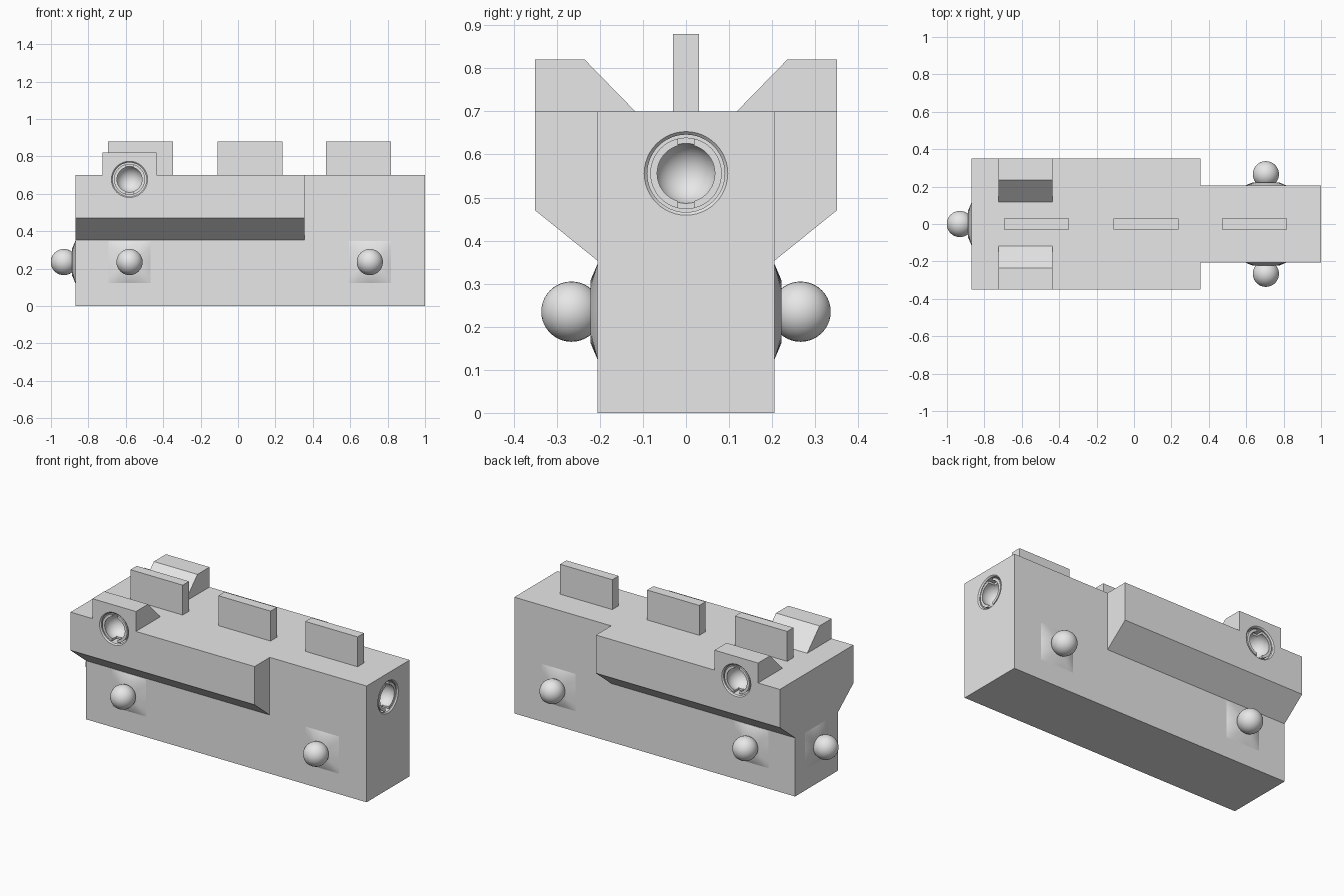
import bpy, bmesh, math
from mathutils import Matrix, Vector

cube = bpy.data.objects.get("Cube")
if cube:
    bpy.data.objects.remove(cube, do_unlink=True)

GREY = (0.8, 0.8, 0.8, 1)
mat = bpy.data.materials.new("plain grey")
mat.use_nodes = True
mat.diffuse_color = GREY
mat.node_tree.nodes["Principled BSDF"].inputs["Base Color"].default_value = GREY


def finish(bm, name, matrix=None):
    bmesh.ops.remove_doubles(bm, verts=bm.verts, dist=1e-5)
    bmesh.ops.recalc_face_normals(bm, faces=bm.faces)
    if matrix:
        bm.transform(matrix)
    mesh = bpy.data.meshes.new(name)
    bm.to_mesh(mesh)
    bm.free()
    mesh.materials.append(mat)
    obj = bpy.data.objects.new(name, mesh)
    bpy.context.collection.objects.link(obj)
    return obj


def extrude_x(name, profile, x0, x1):
    """Solid with a (y, z) cross-section running along x."""
    bm = bmesh.new()
    face = bm.faces.new([bm.verts.new((x0, y, z)) for y, z in profile])
    new = bmesh.ops.extrude_face_region(bm, geom=[face])["geom"]
    verts = [v for v in new if isinstance(v, bmesh.types.BMVert)]
    bmesh.ops.translate(bm, verts=verts, vec=(x1 - x0, 0, 0))
    return finish(bm, name)


def lathe(name, profile, matrix):
    """Closed (radius, height) profile spun around local z."""
    bm = bmesh.new()
    verts = [bm.verts.new((r, 0, z)) for r, z in profile]
    edges = [bm.edges.new((a, b)) for a, b in zip(verts, verts[1:])]
    bmesh.ops.spin(bm, geom=verts + edges, axis=(0, 0, 1), cent=(0, 0, 0),
                   angle=math.tau, steps=48, use_merge=True)
    return finish(bm, name, matrix)


def box(name, size, matrix):
    bm = bmesh.new()
    bmesh.ops.create_cube(bm, size=1)
    bmesh.ops.scale(bm, verts=bm.verts, vec=size)
    return finish(bm, name, matrix)


def cut(targets, cutter):
    for obj in targets:
        mod = obj.modifiers.new("cut", 'BOOLEAN')
        mod.operation, mod.solver, mod.object = 'DIFFERENCE', 'EXACT', cutter
        bpy.context.view_layer.objects.active = obj
        bpy.ops.object.modifier_apply(modifier=mod.name)
    bpy.data.objects.remove(cutter, do_unlink=True)


def mount(pos, out):
    """Frame whose z points out of a wall and whose y points up."""
    up, out = Vector((0, 0, 1)), Vector(out)
    rot = Matrix((up.cross(out), up, out)).transposed().to_4x4()
    return Matrix.Translation(pos) @ rot


# Body: wide rear section with overhanging shoulders, narrow front section
W, SH, TOP, BACK, STEP = 0.205, 0.35, 0.70, -0.87, 0.355
half = [(W, 0), (W, 0.353), (SH, 0.47), (SH, TOP)]
wide = extrude_x("wide_body", half + [(-y, z) for y, z in reversed(half)], BACK, STEP)
narrow = extrude_x("narrow_body", [(W, 0), (W, TOP), (-W, TOP), (-W, 0)], STEP, 1)

# Sloped blocks on the shoulders
blocks = {}
for side, s in (("left", 1), ("right", -1)):
    prof = [(s * 0.118, TOP), (s * SH, TOP), (s * SH, 0.82), (s * 0.235, 0.82)]
    blocks[s] = extrude_x(side + "_shoulder_block", prof, -0.725, -0.435)

# Upright fins along the centre line
for i, x in enumerate((-0.695, -0.11, 0.47)):
    extrude_x(f"top_fin_{i + 1}", [(-0.03, TOP), (0.03, TOP), (0.03, 0.88), (-0.03, 0.88)],
              x, x + 0.348)


def socket(name, pos, out, targets):
    m = mount(pos, out)
    hole = lathe("hole", [(0, -0.125), (0.09, -0.125), (0.09, -0.007), (0.097, 0),
                          (0.097, 0.01), (0, 0.01)], m)
    cut(targets, hole)
    # Cup with a spherical hollow
    radius, mouth = 0.072, 0.067
    start = math.asin(mouth / radius)
    depth = 0.006 + radius * math.cos(start)
    arc = [(radius * math.sin(start + (math.pi - start) * k / 14),
            radius * math.cos(start + (math.pi - start) * k / 14) - depth) for k in range(14)]
    cup = lathe(name + "_cup", [(0, -0.13), (0.083, -0.13), (0.083, -0.006)] + arc
                + [(0, -radius - depth)], m)
    # Slots at the top and bottom of the rim
    cut([cup], box("slot", (0.036, 0.22, 0.1), m))
    return cup


def ball_joint(name, pos, out):
    m = mount(pos, out)
    # Low flare from a square foot to a round neck
    bm = bmesh.new()
    n = 32
    foot, neck = [], []
    for k in range(n):
        c, s = math.cos(math.tau * k / n), math.sin(math.tau * k / n)
        r = 0.112 / max(abs(c), abs(s))
        foot.append(bm.verts.new((r * c, r * s, 0)))
        neck.append(bm.verts.new((0.072 * c, 0.072 * s, 0.017)))
    for k in range(n):
        j = (k + 1) % n
        bm.faces.new((foot[k], foot[j], neck[j], neck[k]))
    bm.faces.new(neck)
    finish(bm, name + "_neck", m)
    bm = bmesh.new()
    bmesh.ops.create_uvsphere(bm, u_segments=32, v_segments=20, radius=0.07)
    finish(bm, name + "_ball", m @ Matrix.Translation((0, 0, 0.061)))


# Sockets and ball joints
socket("front_end_socket", (1, 0, 0.556), (1, 0, 0), [narrow])
ball_joint("rear_end", (BACK, 0, 0.235), (-1, 0, 0))
for side, s in (("left", 1), ("right", -1)):
    socket(side + "_socket", (-0.58, s * SH, 0.677), (0, s, 0), [wide, blocks[s]])
    for place, x in (("rear", -0.58), ("front", 0.705)):
        ball_joint(f"{side}_{place}", (x, s * W, 0.235), (0, s, 0))

# Smooth round surfaces, keep hard edges
bpy.ops.object.select_all(action='DESELECT')
for obj in bpy.context.collection.objects:
    if obj.type == 'MESH' and mat.name in obj.data.materials:
        obj.select_set(True)
        bpy.context.view_layer.objects.active = obj
bpy.ops.object.shade_smooth_by_angle(angle=math.radians(30))
